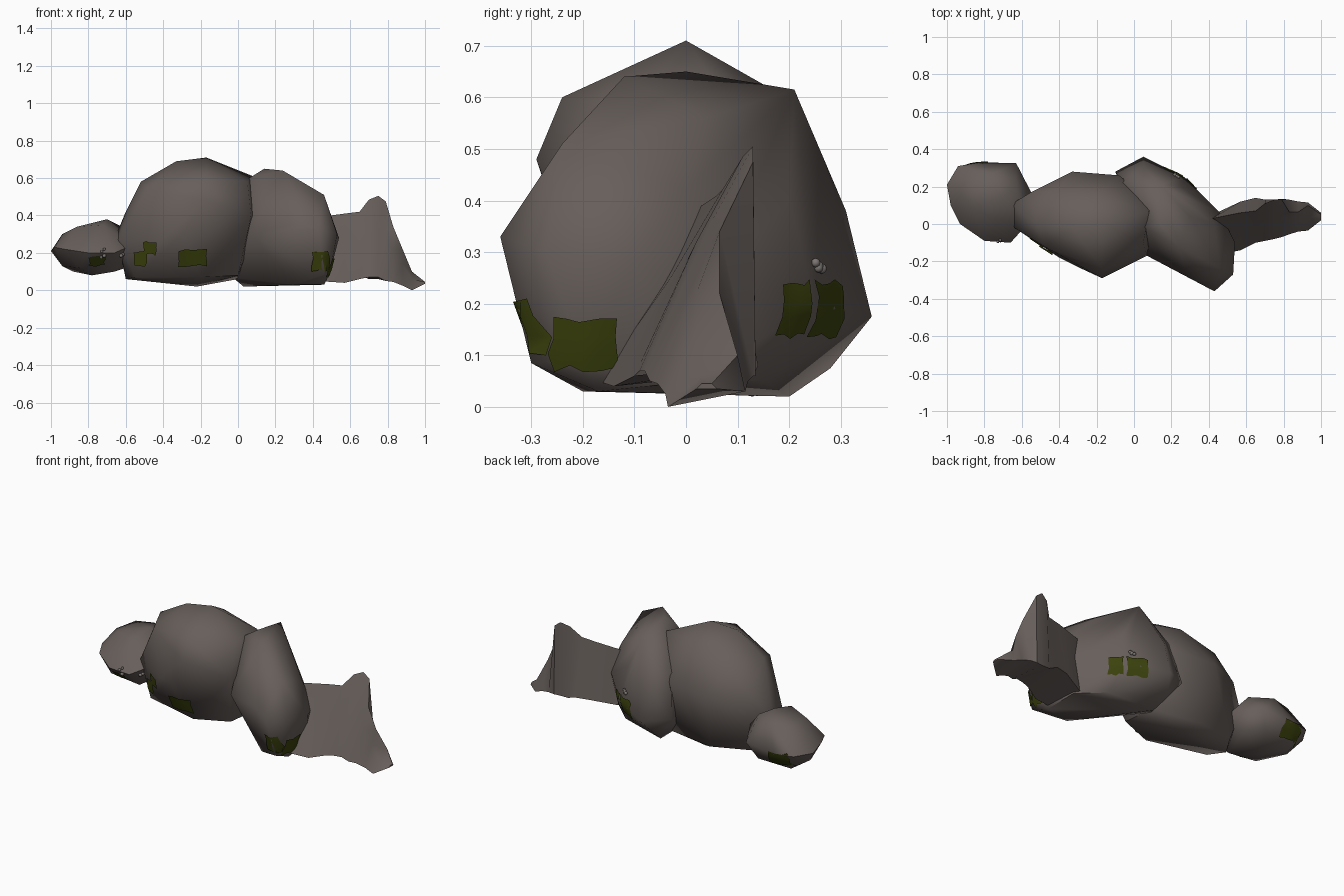
import bpy
import bmesh
import random
from mathutils import Vector
from mathutils.bvhtree import BVHTree

random.seed(4)
if "Cube" in bpy.data.objects:
    bpy.data.objects.remove(bpy.data.objects["Cube"], do_unlink=True)


def material(name, color):
    mat = bpy.data.materials.new(name)
    mat.use_nodes = True
    mat.diffuse_color = (*color, 1)
    shader = mat.node_tree.nodes["Principled BSDF"]
    shader.inputs["Base Color"].default_value = (*color, 1)
    shader.inputs["Roughness"].default_value = .9
    return mat


STONE = material("brown grey stone", (.135, .113, .104))
MOSS = material("dark olive moss", (.045, .055, .004))
PEBBLE = material("light grey pebble", (.2, .18, .17))


def finish(bm, name, mat, angle=1.0):
    mesh = bpy.data.meshes.new(name)
    bm.to_mesh(mesh)
    bm.free()
    obj = bpy.data.objects.new(name, mesh)
    bpy.context.collection.objects.link(obj)
    mesh.materials.append(mat)
    bpy.ops.object.select_all(action="DESELECT")
    obj.select_set(True)
    bpy.context.view_layer.objects.active = obj
    bpy.ops.object.shade_smooth_by_angle(angle=angle)
    return obj


def boulder(name, points):
    """Hull around a few corner points; returns a tree for placing growth on it."""
    bm = bmesh.new()
    for point in points:
        bm.verts.new(point)
    hull = bmesh.ops.convex_hull(bm, input=bm.verts[:])
    inside = {v for v in hull["geom_interior"] if isinstance(v, bmesh.types.BMVert)}
    bmesh.ops.delete(bm, geom=list(inside), context="VERTS")
    bmesh.ops.recalc_face_normals(bm, faces=bm.faces[:])
    tree = BVHTree.FromBMesh(bm)
    finish(bm, name, STONE)
    return tree


def moss(name, tree, center, direction, width, height, gap=.007, cols=5, rows=4):
    """Ragged sheet draped on a boulder, seen along the given direction."""
    direction = Vector(direction).normalized()
    side = direction.cross(Vector((0, 0, 1))).normalized()
    bm = bmesh.new()
    grid = []
    for r in range(rows):
        for c in range(cols):
            u = (c / (cols - 1) - .5) * width + random.uniform(-.007, .007)
            v = (r / (rows - 1) - .5) * height + random.uniform(-.007, .007)
            spot = Vector(center) + side * u + Vector((0, 0, v))
            hit = tree.ray_cast(spot - direction * 2, direction)
            if hit[0] is None:
                hit = tree.find_nearest(spot)
            grid.append(bm.verts.new(hit[0] + hit[1] * gap))
    for r in range(rows - 1):
        for c in range(cols - 1):
            a = r * cols + c
            face = bm.faces.new([grid[i] for i in (a, a + 1, a + cols + 1, a + cols)])
            face.normal_update()
            if face.normal.dot(direction) > 0:
                face.normal_flip()
    finish(bm, name, MOSS)


def pebbles(name, tree, center, count):
    """Cluster of tiny round growths sitting on a boulder."""
    bm = bmesh.new()
    for i in range(count):
        offset = Vector([random.uniform(-.022, .022) for axis in range(3)])
        spot, normal, index, dist = tree.find_nearest(Vector(center) + offset)
        made = bmesh.ops.create_icosphere(bm, subdivisions=2, radius=random.uniform(.007, .011))
        bmesh.ops.translate(bm, verts=made["verts"], vec=spot + normal * .005)
    finish(bm, name, PEBBLE)


# Small end boulder: middle, upper and lower corners
small = boulder("small_boulder", [
    (-1, .21, .21), (-.98, .1, .23), (-.93, 0, .22), (-.8, -.09, .2), (-.66, -.1, .2),
    (-.57, 0, .24), (-.55, .17, .25), (-.63, .325, .22), (-.82, .33, .2), (-.94, .31, .21),
    (-.94, .18, .3), (-.86, .08, .34), (-.72, .02, .35), (-.7, .15, .38), (-.63, .2, .345),
    (-.75, .27, .35), (-.86, .25, .34),
    (-.94, .15, .13), (-.88, .25, .1), (-.78, .12, .08), (-.85, 0, .12), (-.66, 0, .1),
    (-.6, .2, .12), (-.68, .28, .12)])

# Large central boulder, undercut along the front
large = boulder("large_boulder", [
    (-.65, .11, .3), (-.64, -.02, .27), (-.4, -.18, .28), (-.3, -.23, .3), (-.17, -.29, .48),
    (.07, -.17, .4), (.12, .1, .4), (-.08, .26, .4), (-.33, .28, .4), (-.55, .17, .42),
    (-.6, .06, .42), (-.52, 0, .58), (-.48, -.12, .54), (-.33, -.02, .69), (-.17, 0, .71),
    (.08, .07, .61), (.05, -.1, .58), (-.17, -.24, .6), (-.2, .15, .625), (-.42, .17, .55),
    (-.6, .05, .06), (-.55, -.05, .07), (-.2, -.14, .07), (-.22, .13, .02), (0, -.07, .08),
    (0, .15, .06), (-.3, .2, .06), (-.55, .14, .08)])

# Diagonal boulder
diagonal = boulder("diagonal_boulder", [
    (.43, -.36, .33), (.53, -.27, .3), (.54, -.1, .28), (.46, .06, .25), (.27, .25, .2),
    (.05, .36, .175), (-.1, .28, .2), (.07, -.17, .3), (.28, -.28, .35),
    (.46, -.24, .51), (.24, -.12, .64), (.14, 0, .65), (.14, .21, .615), (.3, .04, .56),
    (.05, .31, .38), (-.06, .22, .45), (.06, -.02, .6), (.43, 0, .42), (.25, .2, .4),
    (.46, -.3, .085), (.49, -.2, .09), (.46, -.17, .03), (.3, -.2, .03), (.15, .1, .03),
    (.03, .2, .02), (0, .28, .075), (.3, .15, .05), (.44, .02, .05), (-.03, .1, .07)])

# Fin-shaped rock lofted along x: front foot, front crease, ridge, back foot
sections = [
    (.42, (-.17, .05), (-.06, .22), (.03, .39), (.05, .06)),
    (.57, (-.14, .04), (-.03, .25), (.06, .41), (.12, .08)),
    (.65, (-.1, .06), (0, .28), (.07, .42), (.14, .08)),
    (.7, (-.09, .07), (.02, .32), (.11, .485), (.13, .06)),
    (.75, (-.08, .07), (.05, .36), (.13, .505), (.13, .06)),
    (.79, (-.07, .05), (.05, .32), (.13, .475), (.135, .06)),
    (.83, (-.055, .045), (.02, .22), (.065, .34), (.13, .06)),
    (.88, (-.04, .025), (.02, .14), (.065, .22), (.12, .05)),
    (.93, (-.035, 0), (.03, .06), (.1, .1), (.115, .03)),
    (1, (.02, .035), (.03, .045), (.05, .045), (.06, .035))]
bm = bmesh.new()
rings = [[bm.verts.new((x, y, z)) for y, z in ring] for x, *ring in sections]
for a, b in zip(rings, rings[1:]):
    for i in range(len(a)):
        j = (i + 1) % len(a)
        bm.faces.new((a[i], a[j], b[j], b[i]))
bm.faces.new(rings[0])
bm.faces.new(rings[-1])
bmesh.ops.recalc_face_normals(bm, faces=bm.faces[:])
finish(bm, "fin_rock", STONE, .8)

# Moss sheets
front, back, from_left = (0, 1, 0), (0, -1, 0), (-1, 0, 0)
moss("large_front_moss", large, (-.245, -.2, .185), front, .13, .085, .03)
moss("large_side_moss_low", large, (-.515, -.1, .17), front, .065, .07, .012)
moss("large_side_moss_high", large, (-.465, -.1, .225), front, .06, .065, .012)
moss("diagonal_front_moss", diagonal, (.44, -.3, .155), front, .08, .1)
moss("diagonal_end_moss", diagonal, (.5, -.2, .125), from_left, .12, .095)
moss("diagonal_back_moss_inner", diagonal, (.2, .265, .19), (-.6, -.8, 0), .11, .1)
moss("diagonal_back_moss_outer", diagonal, (.295, .2, .19), (-.6, -.8, 0), .085, .1)
moss("small_front_moss", small, (-.755, -.09, .16), front, .085, .045)
moss("small_back_moss", small, (-.84, .33, .17), back, .13, .085)

# Pebble-like growths
pebbles("diagonal_pebbles", diagonal, (.23, .25, .26), 4)
pebbles("small_pebbles", small, (-.71, -.09, .2), 4)
pebbles("small_side_pebbles", small, (-.61, -.06, .19), 2)
